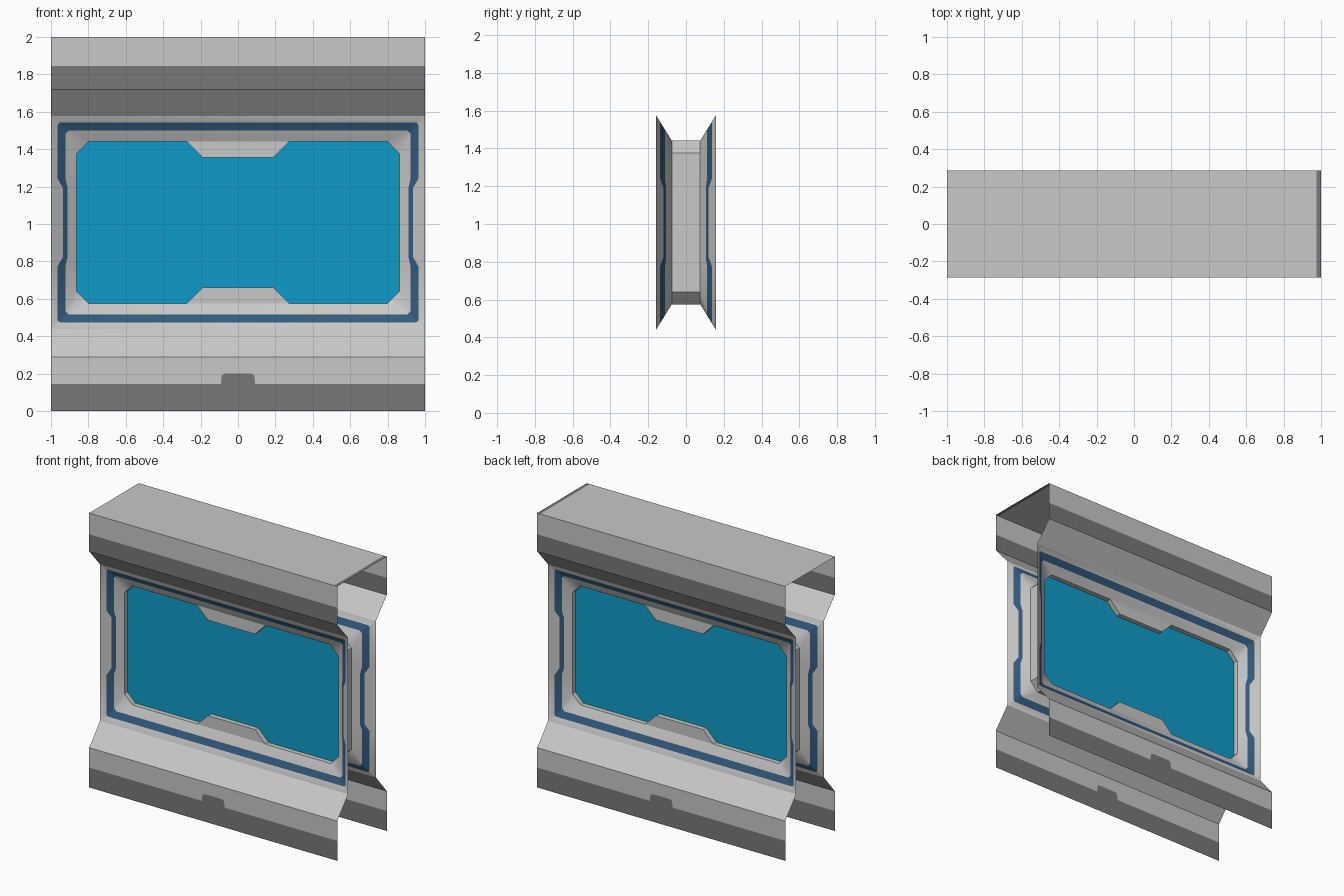
import bpy, bmesh, math

if "Cube" in bpy.data.objects:
    bpy.data.objects.remove(bpy.data.objects["Cube"])

def material(name, rgb):
    m = bpy.data.materials.new(name)
    m.diffuse_color = (*rgb, 1)
    m.use_nodes = True
    m.node_tree.nodes["Principled BSDF"].inputs["Base Color"].default_value = m.diffuse_color
    return m

LIGHT = material("light_grey", (0.58, 0.58, 0.58))
DARK = material("dark_grey", (0.19, 0.19, 0.19))
TRIM = material("navy_trim", (0.033, 0.105, 0.21))
GLASS = material("blue_glass", (0.005, 0.33, 0.58))
MATS = [LIGHT, DARK, TRIM, GLASS]

D, MID, REC = 0.285, 0.16, 0.075       # depths: outer wall, frame edge, window edge
CZ, HZ, INSET = 1.008, 0.57, 0.137     # frame centre height, half height, slope width
NX, NZ = 1 - INSET, HZ - INSET         # window half sizes


def build(name, faces, front=True, smooth=False, twin=True):
    """faces: list of (points, material index). Front faces are turned to -y; twin adds the back copy."""
    bm = bmesh.new()
    for pts, mat in faces:
        f = bm.faces.new([bm.verts.new(p) for p in pts])
        f.material_index = mat
    bmesh.ops.remove_doubles(bm, verts=bm.verts[:], dist=1e-5)
    bm.normal_update()
    if front:
        for f in bm.faces:
            if f.normal.y > 0:
                f.normal_flip()
    me = bpy.data.meshes.new(name)
    bm.to_mesh(me)
    bm.free()
    for m in MATS:
        me.materials.append(m)
    ob = bpy.data.objects.new(name, me)
    bpy.context.collection.objects.link(ob)
    if smooth:
        bpy.ops.object.select_all(action='DESELECT')
        ob.select_set(True)
        bpy.context.view_layer.objects.active = ob
        bpy.ops.object.shade_smooth_by_angle(angle=math.radians(50))
    if twin:
        back = ob.copy()
        back.name = "back_" + name
        ob.name = "front_" + name
        back.rotation_euler.z = math.pi
        bpy.context.collection.objects.link(back)
    return ob


def mirrored(quarter):
    """Closed clockwise loop from the upper right quarter, points start with (x, z)."""
    right = quarter + [(p[0], -p[1], *p[2:]) for p in reversed(quarter)]
    return right + [(-p[0], p[1], *p[2:]) for p in reversed(right)]


def strip(y0, z0, y1, z1):
    return [(-1, y0, z0), (1, y0, z0), (1, y1, z1), (-1, y1, z1)]


# Upper fascia: light band over dark band, then slope in to the frame
build("upper_fascia", [(strip(-D, 2, -D, 1.845), 0),
                       (strip(-D, 1.845, -D, 1.72), 1),
                       (strip(-D, 1.72, -MID, CZ + HZ), 0)])

# Lower skirt: slope out, light band, dark kick band with a raised tab
edge = [(-1, 0.145), (-0.092, 0.145), (-0.087, 0.19), (-0.07, 0.2),
        (0.07, 0.2), (0.087, 0.19), (0.092, 0.145), (1, 0.145)]
edge = [(x, -D, z) for x, z in edge]
build("lower_skirt", [(strip(-MID, CZ - HZ, -D, 0.29), 0),
                      (edge + [(1, -D, 0.29), (-1, -D, 0.29)], 0),
                      (edge + [(1, -D, 0), (-1, -D, 0)], 1)])

# Top cap with a dark edge at one end
build("top_cap", [([(x0, -D, 2), (x1, -D, 2), (x1, D, 2), (x0, D, 2)], m)
                  for x0, x1, m in ((-1, 0.975, 0), (0.975, 1, 1))],
      front=False, twin=False)


# Sloped window frame with the navy trim as its middle ring
def frame_loop(d, d_side, chamfer):
    x, z = 1 - d, HZ - d
    y = lambda e: -MID + (MID - REC) * e / INSET
    q = [(x - chamfer, z, y(d)), (x, z - chamfer, y(d)),
         (x, 0.235, y(d)), (1 - d_side, 0.185, y(d_side))]
    return [(px, py, CZ + pz) for px, pz, py in mirrored(q)]

loops = [frame_loop(0, 0, 0), frame_loop(0.035, 0.064, 0.012),
         frame_loop(0.077, 0.089, 0.02), frame_loop(INSET, INSET, 0.065)]
faces = []
for a, b, mat in zip(loops, loops[1:], (0, 2, 0)):
    for i in range(len(a)):
        j = (i + 1) % len(a)
        faces.append(([a[i], a[j], b[j], b[i]], mat))
build("window_frame", faces, smooth=True)

# Tabs that notch the window at top and bottom
build("window_tabs", [([(x, -REC, CZ + s * z) for x, z in
                        ((-0.275, NZ), (0.275, NZ), (0.19, NZ - 0.085), (-0.19, NZ - 0.085))], 0)
                      for s in (1, -1)])

# Window tunnel and glass share the same notched outline
outline = mirrored([(0.19, NZ - 0.085), (0.275, NZ), (NX - 0.065, NZ), (NX, NZ - 0.065)])
walls = []
for (x0, z0), (x1, z1) in zip(outline, outline[1:] + outline[:1]):
    walls.append(([(x0, -REC, CZ + z0), (x0, REC, CZ + z0),
                   (x1, REC, CZ + z1), (x1, -REC, CZ + z1)], 0))
build("window_tunnel", walls, front=False, twin=False)
build("glass", [([(x, -0.04, CZ + z) for x, z in outline], 3)])
